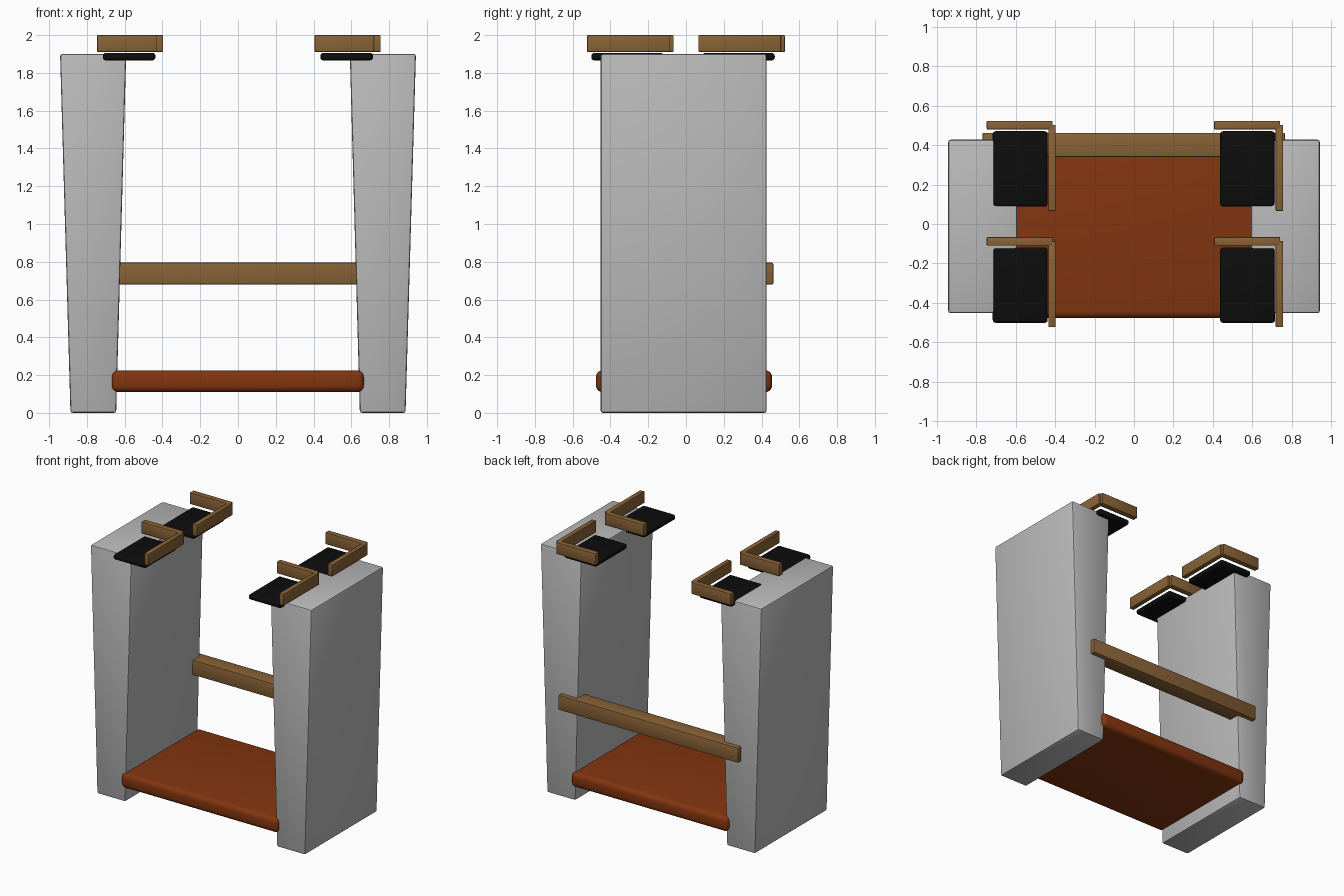
import bpy, bmesh, math

cube = bpy.data.objects.get("Cube")
if cube:
    bpy.data.objects.remove(cube, do_unlink=True)


def material(name, rgb):
    m = bpy.data.materials.new(name)
    m.use_nodes = True
    m.diffuse_color = (*rgb, 1)
    m.node_tree.nodes["Principled BSDF"].inputs["Base Color"].default_value = (*rgb, 1)
    return m


GREY = material("light grey", (0.49, 0.49, 0.49))
WOOD = material("brown wood", (0.25, 0.124, 0.038))
RUST = material("rust brown", (0.225, 0.036, 0.005))
BLACK = material("black", (0.004, 0.004, 0.004))


def block(name, x, y, z, mat, bevel, segments=2, top_x=None):
    """Bevelled box between the given limits; top_x gives the top its own x limits."""
    bm = bmesh.new()
    bmesh.ops.create_cube(bm, size=1)
    for v in bm.verts:
        xs = top_x if top_x and v.co.z > 0 else x
        v.co = (xs[v.co.x > 0], y[v.co.y > 0], z[v.co.z > 0])
    bmesh.ops.bevel(bm, geom=bm.edges[:], offset=bevel, segments=segments,
                    profile=0.5, affect='EDGES')
    bmesh.ops.recalc_face_normals(bm, faces=bm.faces[:])
    mesh = bpy.data.meshes.new(name)
    bm.to_mesh(mesh)
    bm.free()
    mesh.materials.append(mat)
    obj = bpy.data.objects.new(name, mesh)
    bpy.context.collection.objects.link(obj)
    bpy.ops.object.select_all(action='DESELECT')
    obj.select_set(True)
    bpy.context.view_layer.objects.active = obj
    bpy.ops.object.shade_smooth_by_angle(angle=math.radians(35))
    return obj


# Two side pillars, wider at the top
for side, s in (("left", 1), ("right", -1)):
    block(f"{side}_pillar", sorted((s * 0.645, s * 0.887)), (-0.452, 0.427), (0, 1.9),
          GREY, 0.012, top_x=sorted((s * 0.592, s * 0.942)))

# Low shelf and rear cross rail between the pillars
block("shelf", (-0.67, 0.668), (-0.477, 0.456), (0.11, 0.225), RUST, 0.035, 4)
block("rear_rail", (-0.767, 0.765), (0.34, 0.462), (0.68, 0.795), WOOD, 0.006)

# Four pads, each with an L-shaped rim of two slats
for side, dx in (("right", 0), ("left", 1.152)):
    for end, dy in (("rear", 0), ("front", -0.589)):
        tag = f"{end}_{side}"
        block(f"{tag}_pad", (-0.716 + dx, -0.437 + dx), (0.088 + dy, 0.47 + dy),
              (1.866, 1.906), BLACK, 0.016, 3)
        block(f"{tag}_back_slat", (-0.746 + dx, -0.412 + dx), (0.479 + dy, 0.523 + dy),
              (1.911, 2.0), WOOD, 0.004)
        block(f"{tag}_side_slat", (-0.434 + dx, -0.397 + dx), (0.066 + dy, 0.502 + dy),
              (1.911, 2.0), WOOD, 0.004)
